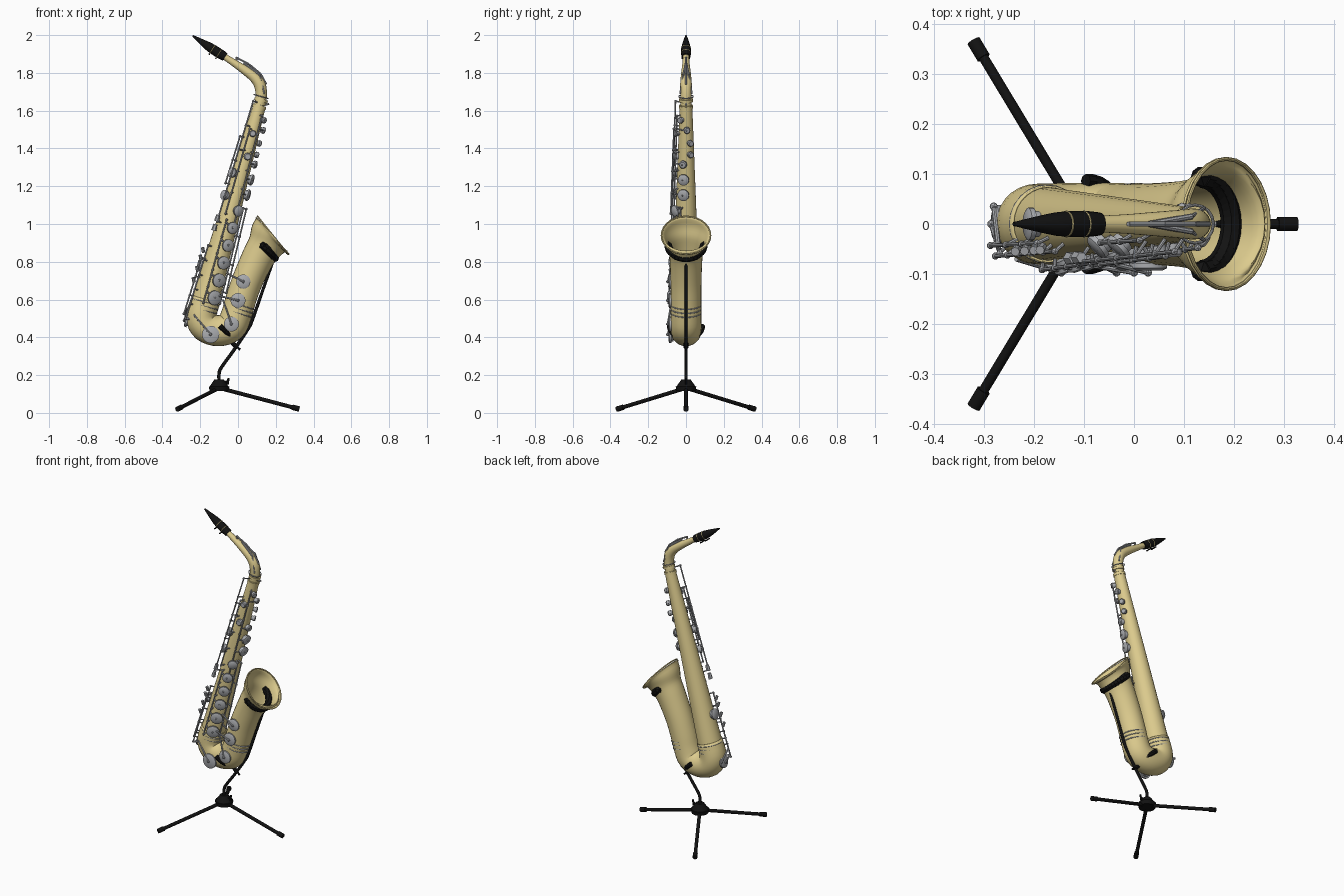
import bpy, bmesh, math
from mathutils import Vector as V

if "Cube" in bpy.data.objects:
    bpy.data.objects.remove(bpy.data.objects["Cube"], do_unlink=True)


def material(name, rgb, rough=0.5):
    m = bpy.data.materials.new(name)
    m.use_nodes = True
    m.diffuse_color = (*rgb, 1)
    b = m.node_tree.nodes["Principled BSDF"]
    b.inputs["Base Color"].default_value = (*rgb, 1)
    b.inputs["Roughness"].default_value = rough
    return m


GOLD = material("pale_brass", (0.72, 0.6, 0.27))
SILVER = material("silver_grey", (0.4, 0.41, 0.43))
BLACK = material("black", (0.006, 0.006, 0.006))

parts = {}


def part(name, mat):
    return parts.setdefault(name, (bmesh.new(), mat))[0]


def tube(bm, p, q, r1, r2=None, segs=8):
    """Straight capped cylinder or cone between two points."""
    p, q = V(p), V(q)
    d = q - p
    m = d.to_track_quat('Z', 'Y').to_matrix().to_4x4()
    m.translation = (p + q) / 2
    bmesh.ops.create_cone(bm, cap_ends=True, segments=segs, radius1=r1,
                          radius2=r1 if r2 is None else r2, depth=d.length, matrix=m)


def ball(bm, p, r):
    res = bmesh.ops.create_icosphere(bm, subdivisions=1, radius=r)
    bmesh.ops.translate(bm, verts=res["verts"], vec=p)


def smooth_path(pts, steps):
    """Catmull-Rom through points of any dimension."""
    pts = [V(p) for p in pts]
    ext = [2 * pts[0] - pts[1]] + pts + [2 * pts[-1] - pts[-2]]
    out = []
    for a, b, c, d in zip(ext, ext[1:], ext[2:], ext[3:]):
        for i in range(steps):
            t = i / steps
            out.append(0.5 * (2 * b + (c - a) * t + (2 * a - 5 * b + 4 * c - d) * t * t
                              + (3 * b - a - 3 * c + d) * t ** 3))
    return out + [pts[-1]]


def sweep(bm, xzr, segs=24, steps=4, caps=True):
    """Round tube along a path in the XZ plane; each point is x, z, radius."""
    path = smooth_path(xzr, steps)
    rings = []
    for i, p in enumerate(path):
        a, b = path[max(i - 1, 0)], path[min(i + 1, len(path) - 1)]
        t = V((b.x - a.x, 0, b.y - a.y)).normalized()
        side, c = V((t.z, 0, -t.x)), V((p.x, 0, p.y))
        angles = [2 * math.pi * k / segs for k in range(segs)]
        rings.append([bm.verts.new(c + p.z * (math.cos(w) * side + math.sin(w) * V((0, 1, 0))))
                      for w in angles])
    for r0, r1 in zip(rings, rings[1:]):
        for k in range(segs):
            j = (k + 1) % segs
            bm.faces.new((r0[k], r0[j], r1[j], r1[k]))
    if caps:
        bm.faces.new(rings[0])
        bm.faces.new(rings[-1])


def arc(bm, c, normal, R, r, start=0, end=360, n=24):
    """Bent round bar; angle 0 is +y, 90 is across in the XZ plane."""
    nrm = V(normal).normalized()
    across = V((nrm.z, 0, -nrm.x))
    pts = []
    for i in range(n + 1):
        w = math.radians(start + (end - start) * i / n)
        pts.append(V(c) + R * (math.cos(w) * V((0, 1, 0)) + math.sin(w) * across))
    for p, q in zip(pts, pts[1:]):
        e = (q - p) * 0.06
        tube(bm, p - e, q + e, r)


# Tapered main body: axis and surface lookups
LOW, HIGH = V((-0.17, 0, 0.6)), V((0.115, 0, 1.63))
AXIS = (HIGH - LOW).normalized()
SIDE = V((AXIS.z, 0, -AXIS.x))


def on_body(z, phi, off=0.0):
    """Point off the body surface; phi 0 faces +x, 90 the front, 180 -x."""
    t = (z - LOW.z) / (HIGH.z - LOW.z)
    w = math.radians(phi)
    d = math.cos(w) * SIDE + math.sin(w) * V((0, -1, 0))
    return LOW.lerp(HIGH, t) + d * (0.073 - 0.04 * t + off), d


tube(part("body_tube", GOLD), LOW, HIGH, 0.073, 0.033, 24)
sweep(part("bow_and_bell", GOLD),
      [(-0.17, 0.6, .073), (-0.195, 0.51, .076), (-0.17, 0.455, .077), (-0.105, 0.435, .078),
       (-0.04, 0.455, .078), (-0.01, 0.515, .077), (0.015, 0.6, .077), (0.05, 0.7, .078),
       (0.105, 0.82, .083), (0.145, 0.885, .093), (0.17, 0.925, .113), (0.185, 0.94, .131)],
      segs=28, caps=False)
arc(part("bell_rim", GOLD), (0.185, 0, 0.94), (0.777, 0, 0.63), 0.13, 0.004, n=28)
sweep(part("neck", GOLD),
      [(0.115, 1.63, .03), (0.123, 1.68, .03), (0.116, 1.735, .031), (0.088, 1.775, .028),
       (0.04, 1.812, .024), (-0.02, 1.852, .019), (-0.085, 1.895, .016)])
for z, r in ((1.62, 0.037), (1.655, 0.036)):
    c = LOW.lerp(HIGH, (z - LOW.z) / (HIGH.z - LOW.z))
    tube(part("neck_collar", GOLD), c - AXIS * 0.008, c + AXIS * 0.008, r, segs=20)
tube(part("collar_screw", SILVER), (0.13, 0, 1.63), (0.165, 0, 1.635), 0.005)

# Mouthpiece with two ligature bands
sweep(part("mouthpiece", BLACK),
      [(-0.068, 1.884, .023), (-0.1, 1.904, .026), (-0.15, 1.936, .024),
       (-0.195, 1.966, .015), (-0.24, 1.997, .004)], 16)
for x, z in ((-0.1, 1.904), (-0.135, 1.926)):
    arc(part("ligature", GOLD), (x, 0, z), (-0.84, 0, 0.54), 0.0245, 0.0025, n=16)
    tube(part("ligature_screws", BLACK), (x - 0.017, 0.02, z - 0.027), (x - 0.017, -0.024, z - 0.027), 0.004)

# Octave key over the neck
octave = part("octave_key", SILVER)
for a, b in (((-0.01, 0, 1.882), (0.06, 0, 1.845)), ((0.06, 0, 1.845), (0.12, 0, 1.795)),
             ((0.12, 0, 1.795), (0.15, 0, 1.74)), ((-0.01, 0, 1.882), (-0.005, 0, 1.85))):
    tube(octave, a, b, 0.005)
for s in (-1, 1):
    tube(octave, (0.03, 0, 1.852), (0.115, s * 0.015, 1.79), 0.006)
    tube(octave, (0.115, s * 0.015, 1.79), (0.14, s * 0.032, 1.69), 0.004)
arc(octave, (0.122, 0, 1.675), AXIS, 0.038, 0.003, n=16)

# Reinforcing bands on the bow joints
bands = part("joint_bands", SILVER)
for off in (-0.022, 0.0, 0.022):
    arc(bands, LOW + AXIS * (off - 0.035), AXIS, 0.076, 0.003)
    arc(bands, V((0.005, 0, 0.55)) + V((0.3, 0, 0.95)) * off, (0.3, 0, 0.95), 0.079, 0.003)

# Key cups: short lidded discs
cups = part("key_cups", SILVER)


def cup(p, d, r):
    p, d = V(p), V(d)
    tube(cups, p, p + d * 0.01, r, segs=16)
    tube(cups, p + d * 0.01, p + d * 0.015, r, r * 0.75, 16)
    tube(cups, p - d * 0.012, p, r * 0.8, segs=12)


for i in range(5):
    p, d = on_body(0.62 + 0.092 * i, 62, 0.012)
    cup(p, d, 0.039 - 0.002 * i)
for z, phi, r in ((1.08, 55, .029), (1.17, 12, .031), (1.25, 12, .03), (1.33, 15, .021),
                  (1.38, -25, .017), (1.44, -25, .017), (1.51, -5, .018), (1.56, 35, .017),
                  (1.14, 140, .027), (1.26, 135, .027), (1.36, 80, .02), (1.48, 85, .018),
                  (0.76, 180, .033)):
    p, d = on_body(z, phi, 0.012)
    cup(p, d, r)
for x, z, r in ((-0.145, 0.415, .046), (-0.035, 0.47, .04), (0.0, 0.595, .04), (0.028, 0.695, .038)):
    cup((x, -0.078, z), (0, -1, 0), r)
cup((-0.266, 0, 0.49), (-0.97, 0, 0.2), 0.038)

# Hinge rods on ball-topped posts
rods, posts = part("hinge_rods", SILVER), part("rod_posts", SILVER)


def hinge(z0, z1, phi, off, n):
    tube(rods, on_body(z0, phi, off)[0], on_body(z1, phi, off)[0], 0.0042)
    for i in range(n):
        z = z0 + (z1 - z0) * i / (n - 1)
        p = on_body(z, phi, off)[0]
        tube(posts, on_body(z, phi, -0.005)[0], p, 0.004)
        ball(posts, p, 0.008)


for spec in ((0.6, 1.1, 35, 0.022, 6), (0.58, 1.02, 95, 0.018, 6), (1.0, 1.58, 60, 0.02, 7),
             (1.0, 1.64, 125, 0.035, 6), (1.05, 1.5, 105, 0.028, 5), (0.48, 0.87, 140, 0.022, 6),
             (0.5, 0.8, 155, 0.025, 4), (0.66, 1.1, 20, 0.03, 4), (1.2, 1.45, 150, 0.025, 3)):
    hinge(*spec)

# Cup arms and finger touches
arms, touches = part("key_arms", SILVER), part("finger_touches", SILVER)
for i in range(5):
    z = 0.62 + 0.092 * i
    tube(arms, on_body(z, 62, 0.028)[0], on_body(z + 0.02, 95, 0.02)[0], 0.005)
for z, phi in ((1.17, 12), (1.25, 12), (1.33, 15), (1.51, -5)):
    tube(arms, on_body(z, phi, 0.028)[0], on_body(z, 60, 0.02)[0], 0.004)
for z in (0.84, 0.8, 0.74, 0.68):
    p, d = on_body(z, 150, 0.035)
    tube(touches, p - d * 0.008 - AXIS * 0.012, p + d * 0.006 + AXIS * 0.012, 0.009)
for a, b in (((-0.145, -0.097, 0.415), (-0.235, -0.07, 0.52)), ((-0.035, -0.097, 0.47), (-0.08, -0.075, 0.6)),
             ((0.0, -0.097, 0.595), (-0.1, -0.08, 0.62)), ((0.028, -0.097, 0.695), (-0.06, -0.075, 0.74)),
             ((-0.285, 0, 0.49), (-0.265, -0.065, 0.5)), ((-0.28, 0.035, 0.5), (-0.27, -0.05, 0.56))):
    tube(arms, a, b, 0.005)
    ball(arms, a, 0.009)
# Spatula plates by the little finger
for z in (0.95, 1.0):
    p = on_body(z, 130, 0.03)[0]
    tube(touches, p, p + AXIS * 0.035, 0.014, 0.011, 6)

# Stand: hub, three legs, bent post, two yokes
hub = part("stand_hub", BLACK)
tube(hub, (-0.1, 0, 0.115), (-0.1, 0, 0.14), 0.05, 0.055, 12)
tube(hub, (-0.1, 0, 0.14), (-0.1, 0, 0.178), 0.05, 0.024, 12)
tube(hub, (-0.1, 0, 0.15), (-0.05, 0, 0.17), 0.006)
tube(hub, (-0.055, 0, 0.15), (-0.05, 0, 0.185), 0.006)
legs = part("stand_legs", BLACK)
for foot in ((0.325, 0, 0.02), (-0.32, 0.365, 0.02), (-0.32, -0.365, 0.02)):
    f, h = V(foot), V((-0.1, 0, 0.132))
    tube(legs, h, f, 0.0105, segs=10)
    tube(legs, f + (h - f) * 0.09, f, 0.0145, segs=10)
sweep(part("stand_post", BLACK),
      [(-0.1, 0.16, .009), (-0.1, 0.21, .009), (-0.085, 0.245, .009), (-0.02, 0.335, .009),
       (0.05, 0.44, .009), (0.075, 0.49, .009), (0.135, 0.66, .008), (0.195, 0.83, .008)], 10)
yokes = part("stand_yokes", BLACK)
arc(yokes, (-0.09, 0, 0.455), (0.68, 0, 0.73), 0.086, 0.014, -5, 185, 16)
arc(yokes, (0.132, 0, 0.89), (0.74, 0, 0.67), 0.094, 0.022, 5, 175, 16)
tube(yokes, (-0.04, 0, 0.38), (-0.005, 0, 0.345), 0.012)
tube(part("post_screw", BLACK), (-0.02, 0, 0.36), (0.012, 0, 0.335), 0.006)
for s in (-1, 1):
    ball(yokes, (0.134, s * 0.094, 0.885), 0.023)

# Turn each part into a shaded object
for name, (bm, mat) in parts.items():
    bmesh.ops.recalc_face_normals(bm, faces=bm.faces)
    me = bpy.data.meshes.new(name)
    bm.to_mesh(me)
    bm.free()
    me.materials.append(mat)
    ob = bpy.data.objects.new(name, me)
    bpy.context.collection.objects.link(ob)
    if name == "bow_and_bell":
        wall = ob.modifiers.new("wall", 'SOLIDIFY')
        wall.thickness = 0.004
    bpy.ops.object.select_all(action='DESELECT')
    ob.select_set(True)
    bpy.context.view_layer.objects.active = ob
    bpy.ops.object.shade_smooth_by_angle(angle=math.radians(40))
